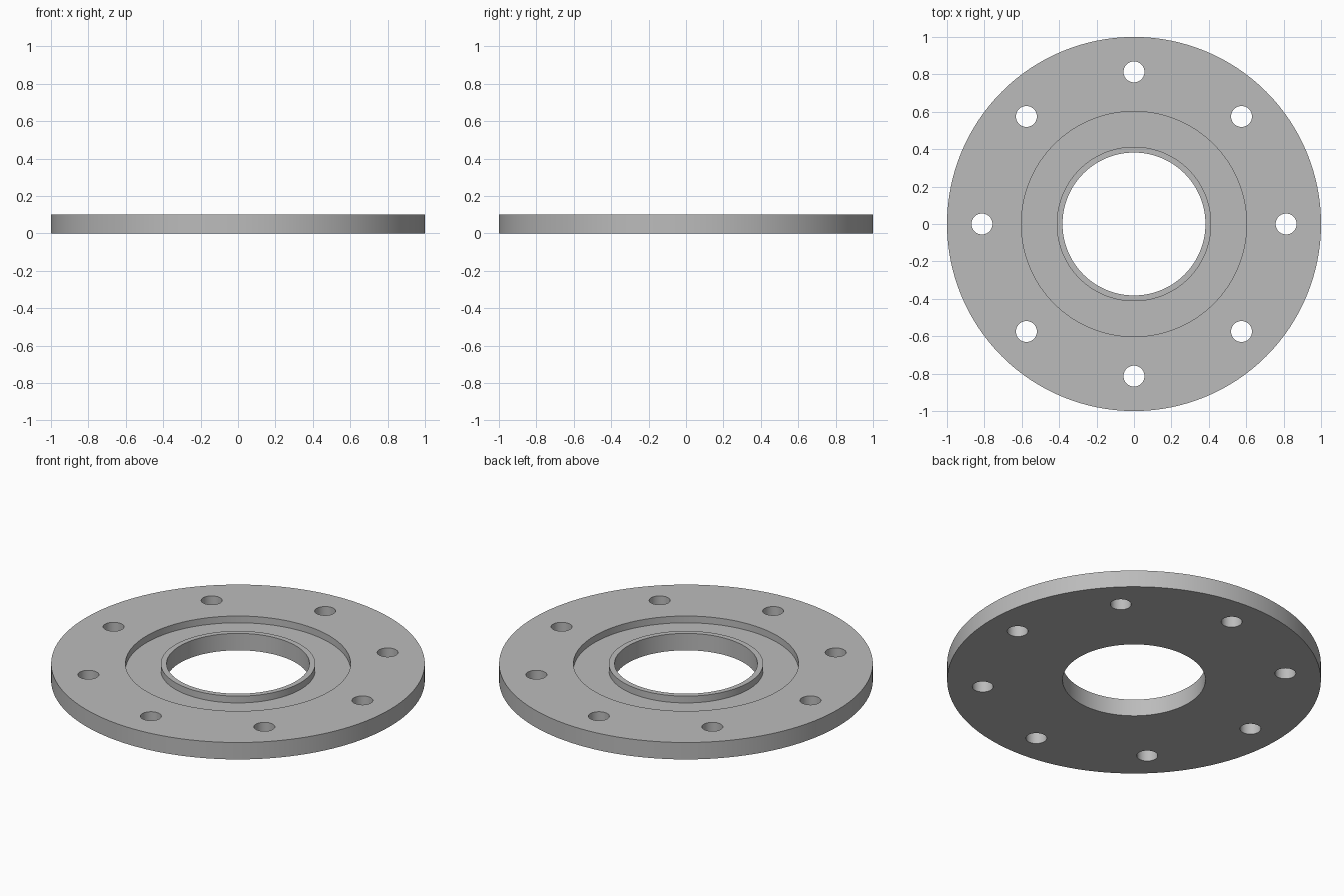
import bpy
import bmesh
from math import cos, sin, pi, radians
from mathutils import Matrix, Vector

default_cube = bpy.data.objects.get("Cube")
if default_cube:
    bpy.data.objects.remove(default_cube, do_unlink=True)

SEGMENTS = 128
THICKNESS = 0.10
FLOOR = 0.06          # height of the recess floor
BORE, LIP, RECESS, RIM = 0.382, 0.413, 0.602, 1.0
BOLT_CIRCLE, BOLT_RADIUS, BOLTS = 0.813, 0.056, 8

steel = bpy.data.materials.new("grey steel")
steel.use_nodes = True
grey = (0.5, 0.5, 0.5, 1)
steel.diffuse_color = grey
steel.node_tree.nodes["Principled BSDF"].inputs["Base Color"].default_value = grey


def add_object(name, bm):
    mesh = bpy.data.meshes.new(name)
    bmesh.ops.recalc_face_normals(bm, faces=bm.faces[:])
    bm.to_mesh(mesh)
    bm.free()
    mesh.materials.append(steel)
    obj = bpy.data.objects.new(name, mesh)
    bpy.context.collection.objects.link(obj)
    return obj


# Flange body: closed cross-section turned around the z axis
profile = [(BORE, 0), (RIM, 0), (RIM, THICKNESS), (RECESS, THICKNESS),
           (RECESS, FLOOR), (LIP, FLOOR), (LIP, THICKNESS), (BORE, THICKNESS)]
bm = bmesh.new()
rings = []
for i in range(SEGMENTS):
    a = 2 * pi * i / SEGMENTS
    rings.append([bm.verts.new((r * cos(a), r * sin(a), z)) for r, z in profile])
for i, ring in enumerate(rings):
    following = rings[(i + 1) % SEGMENTS]
    for j in range(len(profile)):
        k = (j + 1) % len(profile)
        bm.faces.new((ring[j], following[j], following[k], ring[k]))
flange = add_object("flange_plate", bm)

# Bolt holes: a ring of drills cut through the plate
bm = bmesh.new()
for i in range(BOLTS):
    a = 2 * pi * i / BOLTS
    centre = Vector((BOLT_CIRCLE * cos(a), BOLT_CIRCLE * sin(a), THICKNESS / 2))
    bmesh.ops.create_cone(bm, cap_ends=True, segments=48, radius1=BOLT_RADIUS,
                          radius2=BOLT_RADIUS, depth=THICKNESS * 3,
                          matrix=Matrix.Translation(centre))
drills = add_object("bolt_hole_cutter", bm)
drills.hide_render = True

cut = flange.modifiers.new("bolt_holes", 'BOOLEAN')
cut.operation = 'DIFFERENCE'
cut.solver = 'EXACT'
cut.object = drills

# Bake the holes, drop the cutter, then smooth the round walls
bpy.ops.object.select_all(action='DESELECT')
flange.select_set(True)
bpy.context.view_layer.objects.active = flange
bpy.ops.object.modifier_apply(modifier=cut.name)
bpy.data.objects.remove(drills, do_unlink=True)
bpy.ops.object.shade_smooth_by_angle(angle=radians(30))
